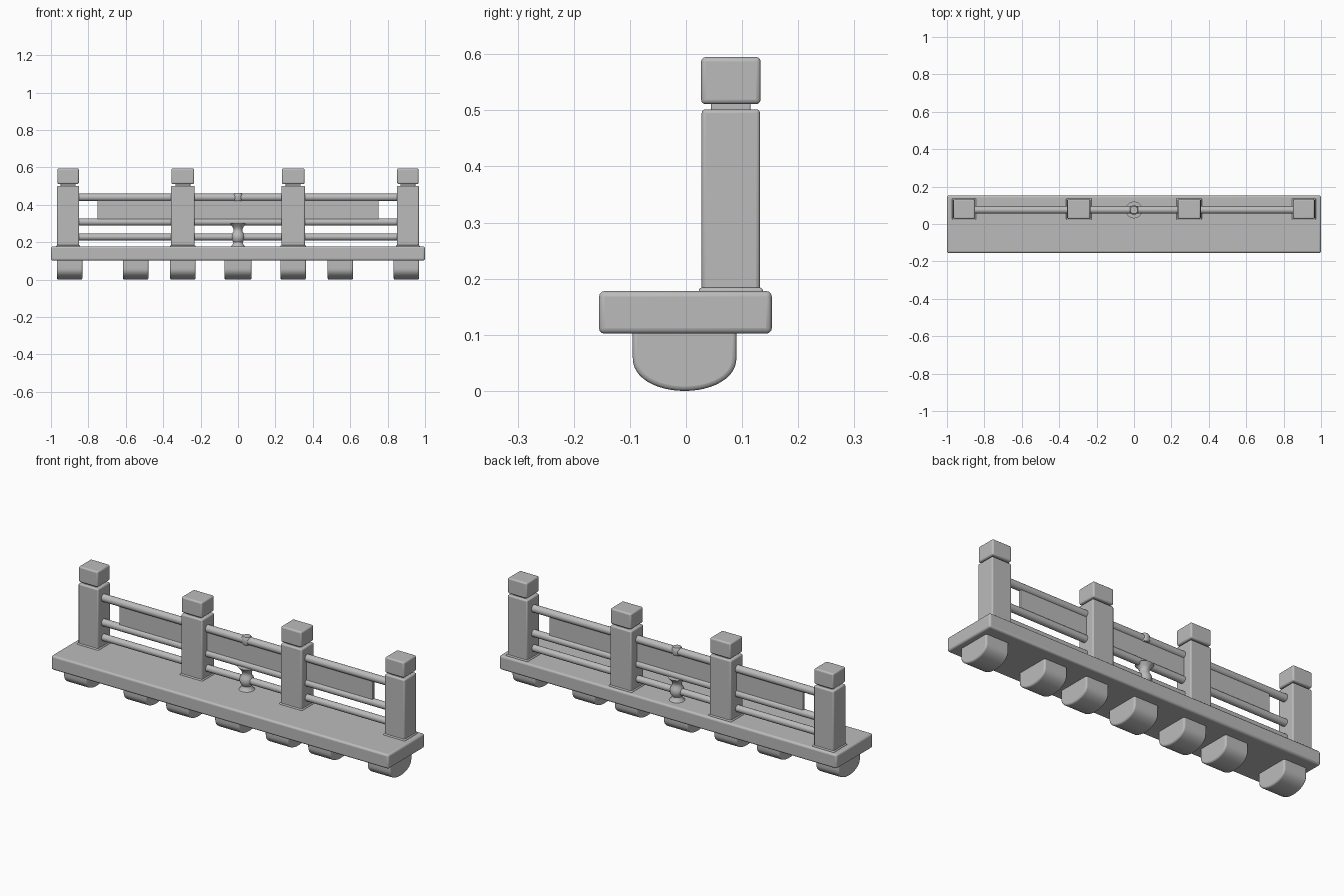
import bpy, bmesh, math
from mathutils import Matrix

if "Cube" in bpy.data.objects:
    bpy.data.objects.remove(bpy.data.objects["Cube"])

stone = bpy.data.materials.new("grey stone")
stone.use_nodes = True
grey = (0.5, 0.5, 0.5, 1)
stone.diffuse_color = grey
stone.node_tree.nodes["Principled BSDF"].inputs["Base Color"].default_value = grey

RAIL_Y = 0.075
POST_Y = 0.08


def finish(name, bm, bevel=0):
    bmesh.ops.recalc_face_normals(bm, faces=bm.faces)
    mesh = bpy.data.meshes.new(name)
    bm.to_mesh(mesh)
    bm.free()
    mesh.materials.append(stone)
    ob = bpy.data.objects.new(name, mesh)
    bpy.context.collection.objects.link(ob)
    if bevel:
        mod = ob.modifiers.new("soft edges", "BEVEL")
        mod.width, mod.segments = bevel, 3
        mod.limit_method, mod.angle_limit = "ANGLE", math.radians(40)
    bpy.ops.object.select_all(action="DESELECT")
    ob.select_set(True)
    bpy.context.view_layer.objects.active = ob
    bpy.ops.object.shade_smooth_by_angle(angle=math.radians(40))
    return ob


def box(name, x, y, z, bevel):
    """Box from (low, high) ranges on each axis."""
    bm = bmesh.new()
    bmesh.ops.create_cube(bm, size=1)
    for v in bm.verts:
        v.co = [r[0] + (c + 0.5) * (r[1] - r[0]) for c, r in zip(v.co, (x, y, z))]
    return finish(name, bm, bevel)


def around(c, w):
    return (c - w / 2, c + w / 2)


def lathe(name, profile, x, y, steps=24):
    """Turn (radius, z) points about a vertical axis."""
    bm = bmesh.new()
    rings = []
    for r, z in profile:
        turn = [2 * math.pi * i / steps for i in range(steps)]
        rings.append([bm.verts.new((x + r * math.cos(a), y + r * math.sin(a), z)) for a in turn])
    for low, high in zip(rings, rings[1:]):
        for i in range(steps):
            j = (i + 1) % steps
            bm.faces.new((low[i], low[j], high[j], high[i]))
    bm.faces.new(rings[0])
    bm.faces.new(rings[-1])
    return finish(name, bm)


def foot(name, x, width):
    """Half-round bearer with short straight sides."""
    bm = bmesh.new()
    outline = [(-0.095, 0.11), (0.09, 0.11)]
    for i in range(25):
        a = math.pi * i / 24
        outline.append((-0.0025 + 0.0925 * math.cos(a), 0.06 - 0.06 * math.sin(a) ** 0.9))
    face = bm.faces.new([bm.verts.new((x - width / 2, y, z)) for y, z in outline])
    new = bmesh.ops.extrude_face_region(bm, geom=[face])["geom"]
    bmesh.ops.translate(bm, vec=(width, 0, 0),
                        verts=[v for v in new if isinstance(v, bmesh.types.BMVert)])
    return finish(name, bm, 0.008)


def rail(name, z, radius):
    bm = bmesh.new()
    turn = Matrix.Translation((0, RAIL_Y, z)) @ Matrix.Rotation(math.pi / 2, 4, "Y")
    bmesh.ops.create_cone(bm, cap_ends=True, segments=20, radius1=radius, radius2=radius,
                          depth=1.8, matrix=turn)
    return finish(name, bm)


# Deck and its bearers
box("deck", (-1, 1), (-0.155, 0.153), (0.102, 0.178), 0.01)
foot("foot_centre", 0, 0.145)
for side, s in (("left", 1), ("right", -1)):
    for part, x in (("inner", 0.295), ("middle", 0.547), ("outer", 0.9)):
        foot(f"foot_{part}_{side}", s * x, 0.136)

# Posts, each with a flared base, a neck and a block cap
for side, s in (("left", 1), ("right", -1)):
    for part, x, w in (("inner", 0.295, 0.126), ("outer", 0.908, 0.118)):
        tag = f"{part}_{side}"
        cx = s * x
        box("post_" + tag, around(cx, w), around(POST_Y, 0.104), (0.17, 0.502), 0.007)
        box("post_base_" + tag, around(cx, w + 0.01), around(POST_Y, 0.114), (0.17, 0.184), 0.005)
        box("post_neck_" + tag, around(cx, 0.08), around(POST_Y, 0.07), (0.495, 0.52), 0.003)
        box("post_cap_" + tag, around(cx, w - 0.004), around(POST_Y, 0.106), (0.511, 0.595), 0.008)

# Rails
for part, z, r in (("top", 0.44, 0.02), ("middle", 0.308, 0.019), ("low", 0.228, 0.018)):
    rail(part + "_rail", z, r)

# Thin infill panels
panel_y = around(RAIL_Y, 0.016)
box("panel_centre", (-0.25, 0.25), panel_y, (0.308, 0.44), 0.003)
box("panel_left", (0.34, 0.752), panel_y, (0.308, 0.425), 0.003)
box("panel_right", (-0.752, -0.34), panel_y, (0.308, 0.425), 0.003)

# Turned strut under the centre panel and a small collar on the top rail
lathe("centre_strut", [(0.042, 0.175), (0.03, 0.186), (0.025, 0.2), (0.034, 0.215),
                       (0.036, 0.23), (0.032, 0.246), (0.024, 0.258), (0.024, 0.272),
                       (0.032, 0.286), (0.045, 0.3)], 0, RAIL_Y)
lathe("top_collar", [(0.02, 0.42), (0.025, 0.43), (0.025, 0.455), (0.02, 0.463)], 0, RAIL_Y)
